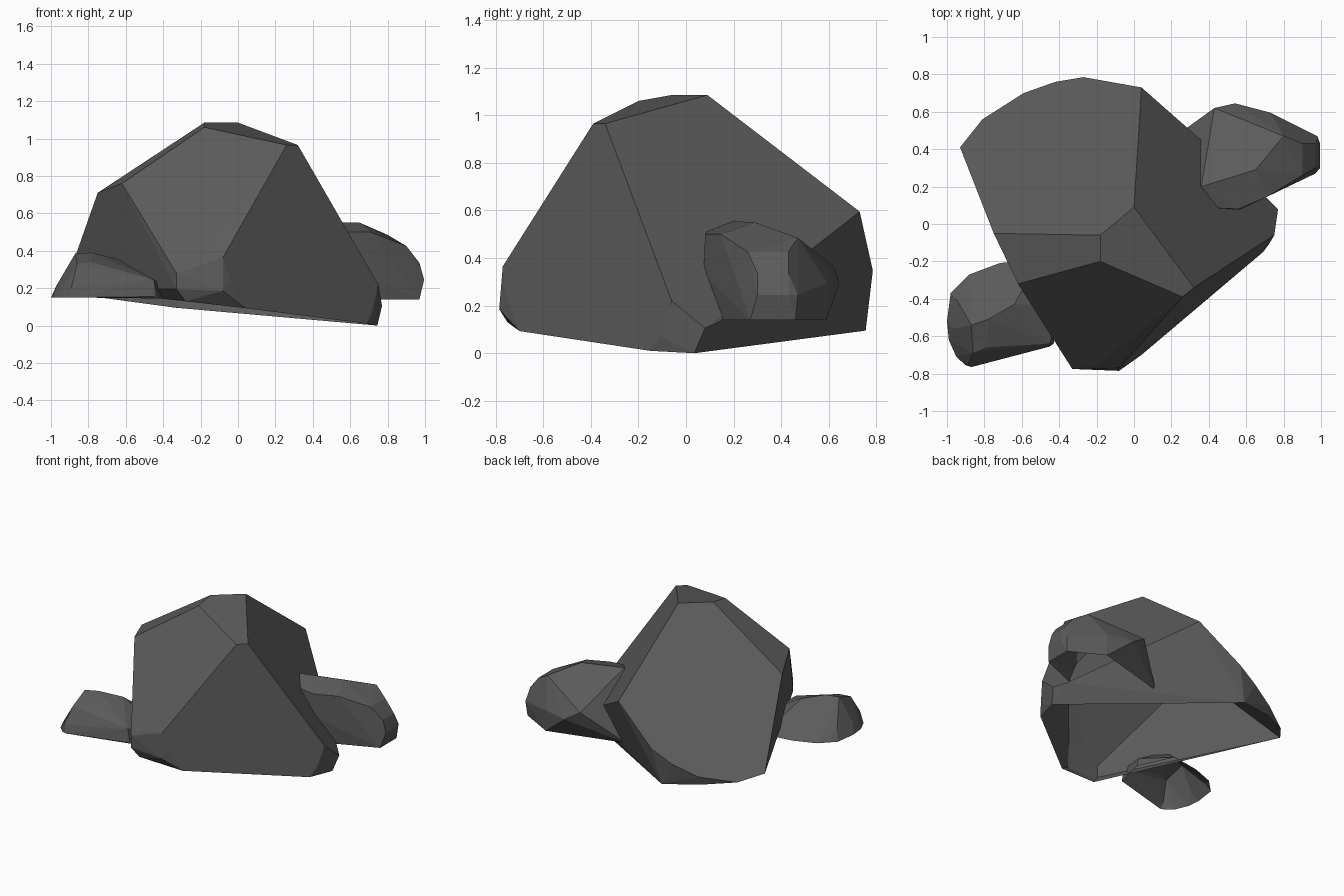
import bpy, bmesh, math

stone = bpy.data.materials.new("dark grey stone")
stone.diffuse_color = (0.105, 0.105, 0.105, 1)


def rock(name, corners):
    """Faceted boulder shell: convex hull of its corners, open underneath."""
    bm = bmesh.new()
    for x, y, z in corners:
        bm.verts.new((x, y, z - .005))
    hull = bmesh.ops.convex_hull(bm, input=bm.verts[:])
    loose = {g for g in hull["geom_interior"] + hull["geom_unused"]
             if isinstance(g, bmesh.types.BMVert)}
    bmesh.ops.delete(bm, geom=list(loose), context='VERTS')
    bmesh.ops.recalc_face_normals(bm, faces=bm.faces[:])
    bm.normal_update()
    # open underside
    under = [f for f in bm.faces if f.normal.z < -.88]
    bmesh.ops.delete(bm, geom=under, context='FACES')
    # merge nearly flat facets
    bmesh.ops.dissolve_limit(bm, angle_limit=math.radians(3),
                             verts=bm.verts[:], edges=bm.edges[:])
    mesh = bpy.data.meshes.new(name)
    bm.to_mesh(mesh)
    bm.free()
    mesh.materials.append(stone)
    obj = bpy.data.objects.new(name, mesh)
    bpy.context.collection.objects.link(obj)
    return obj


# Big boulder: crown, shoulders, right tip, front nose, back rim
rock("large_boulder", [
    (0, .09, 1.09), (-.18, -.06, 1.09), (-.18, -.20, 1.065),
    (.32, -.34, .97), (.26, -.39, .97),
    (-.75, -.05, .715), (-.62, -.32, .765), (.04, .73, .60),
    (.75, -.06, .225), (.75, -.01, .19), (.77, .08, .11), (.71, .14, .137),
    (.745, .035, .005), (.69, -.15, .015), (.72, -.11, .08),
    (-.08, -.77, .37), (-.20, -.755, .36), (-.33, -.775, .285),
    (-.33, -.775, .20), (-.08, -.785, .19), (-.04, -.755, .245),
    (-.28, -.75, .135), (.04, -.70, .098),
    (-.93, .41, .205), (-.81, .56, .165), (-.59, .70, .20),
    (-.42, .76, .27), (-.27, .785, .352),
    (-.59, .68, .135), (-.33, .755, .10),
])

# Small boulder leaning on the front left
rock("left_boulder", [
    (-.87, -.54, .39), (-.78, -.51, .395), (-.64, -.43, .36),
    (-.86, -.69, .335), (-.79, -.66, .345),
    (-.45, -.64, .25), (-.45, -.655, .16), (-.43, -.64, .15),
    (-.89, -.755, .21), (-.87, -.765, .155), (-.90, -.755, .155),
    (-.95, -.71, .155), (-.99, -.62, .155), (-1, -.52, .155),
    (-.97, -.56, .22), (-.98, -.37, .155), (-.95, -.40, .22),
    (-.88, -.27, .155), (-.72, -.21, .155), (-.50, -.18, .155),
    (-.40, -.43, .22), (-.38, -.42, .15),
])

# Medium boulder leaning on the back right
rock("right_boulder", [
    (.36, .20, .56), (.65, .29, .555), (.80, .47, .49), (.43, .62, .37),
    (.45, .085, .515), (.56, .08, .505), (.56, .075, .34), (.45, .085, .34),
    (.71, .145, .505), (.90, .26, .43), (.90, .43, .43),
    (.97, .30, .34), (.97, .43, .34),
    (.995, .30, .25), (.995, .43, .25), (.97, .27, .145), (.97, .46, .145),
    (.98, .47, .25), (.73, .595, .30), (.54, .645, .30),
    (.73, .59, .145), (.18, .44, .145), (.62, .125, .145),
])
